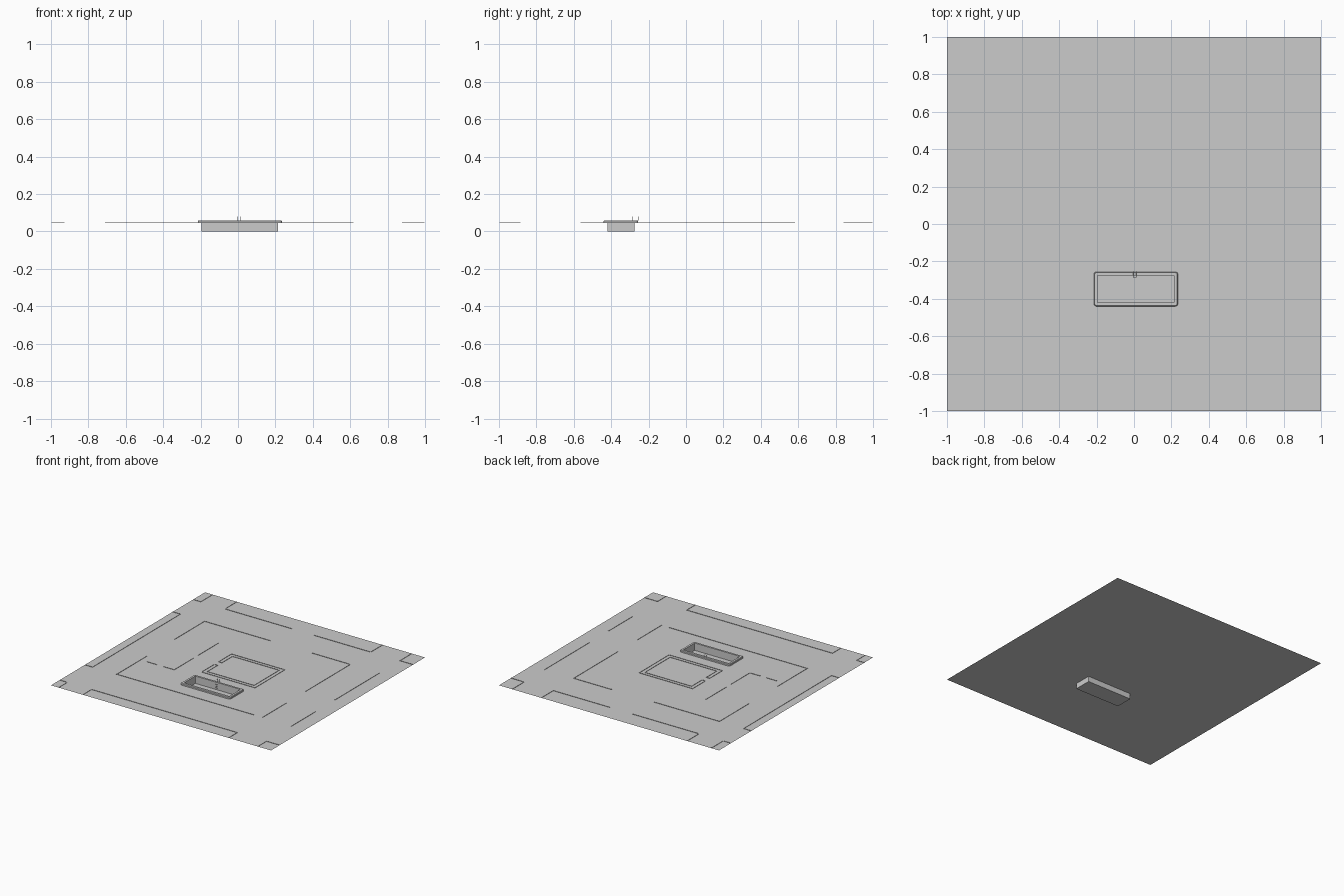
import bpy, bmesh, math
from mathutils import Vector

if "Cube" in bpy.data.objects:
    bpy.data.objects.remove(bpy.data.objects["Cube"])

G = 0.045          # ground level
CX, CY = 0.01, -0.348   # pool centre


def make(name, bm):
    bmesh.ops.recalc_face_normals(bm, faces=bm.faces)
    me = bpy.data.meshes.new(name)
    bm.to_mesh(me)
    bm.free()
    ob = bpy.data.objects.new(name, me)
    bpy.context.collection.objects.link(ob)
    return ob


def rect_loop(bm, hx, hy, r, z, seg=4):
    """Rounded rectangle around the pool centre."""
    vs = []
    for k, (sx, sy) in enumerate([(1, 1), (-1, 1), (-1, -1), (1, -1)]):
        for i in range(seg + 1):
            a = math.pi / 2 * (k + i / seg)
            vs.append(bm.verts.new((CX + sx * (hx - r) + r * math.cos(a),
                                    CY + sy * (hy - r) + r * math.sin(a), z)))
    return vs


def box(bm, x0, x1, y0, y1, z0, z1):
    vs = bmesh.ops.create_cube(bm, size=1)["verts"]
    for v in vs:
        v.co = Vector(((x0 + x1) / 2 + v.co.x * (x1 - x0),
                       (y0 + y1) / 2 + v.co.y * (y1 - y0),
                       (z0 + z1) / 2 + v.co.z * (z1 - z0)))


# ground sheet with an opening for the pool
HX, HY = 0.205, 0.072
xs = [-1, CX - HX, CX + HX, 1]
ys = [-1, CY - HY, CY + HY, 1]
bm = bmesh.new()
g = [[bm.verts.new((x, y, G)) for y in ys] for x in xs]
for i in range(3):
    for j in range(3):
        if (i, j) != (1, 1):
            bm.faces.new((g[i][j], g[i + 1][j], g[i + 1][j + 1], g[i][j + 1]))
ground = make("ground", bm)
if ground.data.polygons[0].normal.z < 0:
    ground.data.flip_normals()

# pool: raised coping, inner walls and floor as one shell
bm = bmesh.new()
loops = [rect_loop(bm, *p) for p in [
    (0.225, 0.092, 0.014, G), (0.225, 0.092, 0.014, 0.056),
    (0.221, 0.088, 0.012, 0.060), (HX, HY, 0.002, 0.060),
    (HX, HY, 0.002, 0.0)]]
for a, b in zip(loops, loops[1:]):
    n = len(a)
    for i in range(n):
        bm.faces.new((a[i], a[(i + 1) % n], b[(i + 1) % n], b[i]))
bm.faces.new(loops[-1])
make("pool_basin", bm)

# pool ladder: two bent rails and rungs
cu = bpy.data.curves.new("pool_ladder_rails", "CURVE")
cu.dimensions = "3D"
cu.bevel_depth = 0.0015
cu.bevel_resolution = 1
for x in (-0.005, 0.013):
    sp = cu.splines.new("POLY")
    path = [(-0.256, 0.06), (-0.256, 0.08), (-0.285, 0.08), (-0.285, 0.012)]
    sp.points.add(len(path) - 1)
    for p, (y, z) in zip(sp.points, path):
        p.co = (x, y, z, 1)
rails = bpy.data.objects.new("pool_ladder_rails", cu)
bpy.context.collection.objects.link(rails)
bm = bmesh.new()
for z in (0.018, 0.032, 0.046):
    box(bm, -0.005, 0.013, -0.287, -0.283, z - 0.001, z + 0.001)
make("pool_ladder_rungs", bm)

# thin kerbs: (fixed coordinate, start, end)
W, H = 0.002, 0.003


def kerbs(name, along_x=(), along_y=()):
    bm = bmesh.new()
    for y, a, b in along_x:
        box(bm, a, b, y - W, y + W, G, G + H)
    for x, a, b in along_y:
        box(bm, x - W, x + W, a, b, G, G + H)
    make(name, bm)


# kerbs of the surrounding blocks, on the far side of the roads
kerbs("outer_kerbs",
      [(0.845, -0.998, -0.93), (0.845, -0.71, -0.10), (0.845, 0.10, 0.615),
       (0.845, 0.88, 0.998), (-0.887, -0.998, -0.93),
       (-0.887, -0.71, 0.615), (-0.887, 0.88, 0.998),
       (-0.56, -0.998, -0.93), (0.58, -0.998, -0.93)],
      [(x, a, b) for x in (-0.93, -0.71, 0.615, 0.88)
       for a, b in ((0.845, 0.998), (-0.998, -0.887))]
      + [(-0.93, -0.565, 0.58), (0.88, -0.565, -0.25), (0.88, 0.0, 0.58)])

# kerbs of the middle block
kerbs("middle_kerbs",
      [(0.58, -0.71, -0.11), (0.58, 0.27, 0.615), (-0.56, -0.71, 0.545)],
      [(-0.71, 0.19, 0.58), (-0.71, -0.565, -0.17),
       (0.615, 0.0, 0.58), (0.615, -0.565, -0.25)])

# garden path edging
kerbs("path_edging",
      [(-0.25, -0.65, -0.56), (-0.25, -0.50, -0.404)],
      [(-0.405, -0.25, 0.0), (-0.405, 0.055, 0.32)])

# double outline of the building plot, with a doorway on the left
o = 0.03
x0, x1, y0, y1 = -0.215, 0.27, -0.165, 0.222
kerbs("plot_outline",
      [(y0, x0, x1), (y1, x0, x1), (y0 + o, x0 + o, x1 - o),
       (y1 - o, x0 + o, x1 - o), (0.0, x0, x0 + o), (0.055, x0, x0 + o)],
      [(x1, y0, y1), (x0, y0, 0.0), (x0, 0.055, y1),
       (x1 - o, y0 + o, y1 - o), (x0 + o, y0 + o, 0.0),
       (x0 + o, 0.055, y1 - o)])
